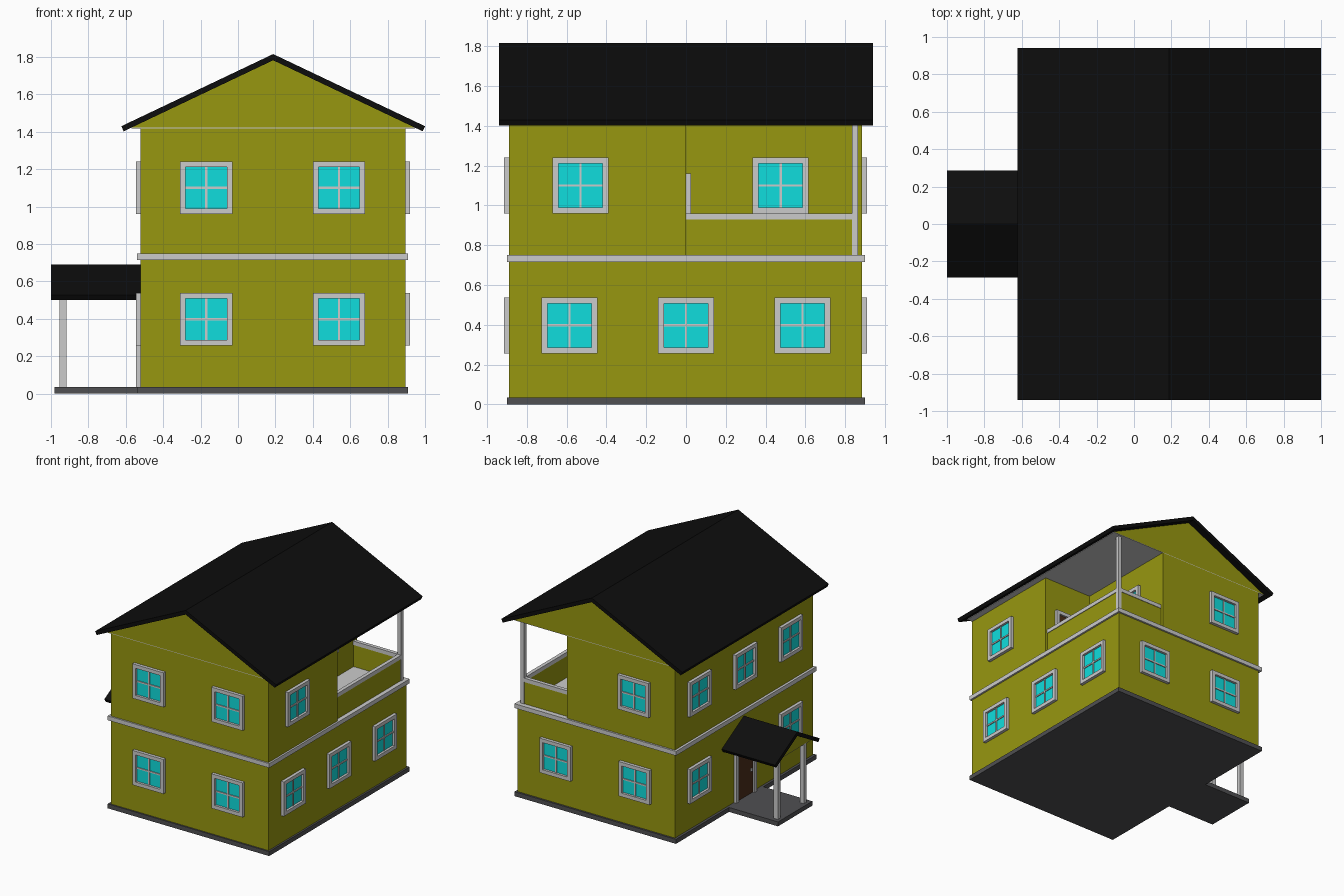
import bpy, bmesh
from math import radians, sqrt
from mathutils import Matrix, Vector

if "Cube" in bpy.data.objects:
    bpy.data.objects.remove(bpy.data.objects["Cube"])


def material(name, r, g, b):
    m = bpy.data.materials.new(name)
    m.diffuse_color = (r, g, b, 1)
    m.use_nodes = True
    m.node_tree.nodes["Principled BSDF"].inputs["Base Color"].default_value = m.diffuse_color
    return m


OLIVE = material("olive_paint", 0.31, 0.31, 0.005)
BLACK = material("black_roofing", 0.004, 0.004, 0.004)
CYAN = material("cyan_glass", 0.005, 0.73, 0.73)
STONE = material("dark_stone", 0.08, 0.08, 0.085)
BROWN = material("brown_wood", 0.07, 0.028, 0.01)


def finish(name, bm, mat=None, matrix=None):
    bmesh.ops.recalc_face_normals(bm, faces=bm.faces)
    me = bpy.data.meshes.new(name)
    bm.to_mesh(me)
    bm.free()
    ob = bpy.data.objects.new(name, me)
    bpy.context.collection.objects.link(ob)
    if mat:
        me.materials.append(mat)
    if matrix:
        ob.matrix_world = matrix
    return ob


def boxes(name, spans, mat=None, matrix=None):
    """One object made of boxes, each given as (x0, x1, y0, y1, z0, z1)."""
    bm = bmesh.new()
    for x0, x1, y0, y1, z0, z1 in spans:
        m = Matrix.Translation(((x0 + x1) / 2, (y0 + y1) / 2, (z0 + z1) / 2))
        m = m @ Matrix.Diagonal((x1 - x0, y1 - y0, z1 - z0, 1))
        bmesh.ops.create_cube(bm, size=1, matrix=m)
    return finish(name, bm, mat, matrix)


def prism(name, pts, a, b, axis, mat=None):
    """Profile extruded from a to b: axis z takes (x,y), y takes (x,z), x takes (y,z)."""
    place = {"z": lambda p: (p[0], p[1], a),
             "y": lambda p: (p[0], a, p[1]),
             "x": lambda p: (a, p[0], p[1])}[axis]
    step = Vector([(b - a) if c == axis else 0 for c in "xyz"])
    bm = bmesh.new()
    face = bm.faces.new([bm.verts.new(place(p)) for p in pts])
    ext = bmesh.ops.extrude_face_region(bm, geom=[face], use_keep_orig=True)
    bmesh.ops.translate(bm, vec=step, verts=[v for v in ext["geom"] if isinstance(v, bmesh.types.BMVert)])
    return finish(name, bm, mat)


def gable_roof(name, mid, half, apex, slope, base, roof, gable, axis):
    """Chevron roof shell over a painted gable block with a grey soffit."""
    k, t = sqrt(1 + slope * slope), 0.03
    under = apex - t * k
    low, inset = apex - half * slope - t / k, t * slope / k
    prism(name + "_shell",
          [(mid - half, apex - half * slope), (mid, apex), (mid + half, apex - half * slope),
           (mid + half - inset, low), (mid, under), (mid - half + inset, low)], *roof, axis, BLACK)
    d = (under - base) / slope
    prism(name + "_gable", [(mid - d, base), (mid + d, base), (mid, under)], *gable, axis, OLIVE)
    lo, hi, z0 = mid - d, mid + d, base - 0.004
    if axis == "y":
        span = (lo, hi, *gable, z0, base)
    else:
        span = (*gable, lo, hi, z0, base)
    boxes(name + "_soffit", [span])


def facing(x, y, z, deg):
    return Matrix.Translation((x, y, z)) @ Matrix.Rotation(radians(deg), 4, "Z")


def window(name, x, y, z, deg):
    """Square four-pane window; deg 0 faces the front."""
    m, o, i, g = facing(x, y, z, deg), 0.14, 0.11, 0.006
    boxes(name + "_frame", [(-o, -i, -0.025, 0, -o, o), (i, o, -0.025, 0, -o, o),
                            (-i, i, -0.025, 0, i, o), (-i, i, -0.025, 0, -o, -i)], None, m)
    boxes(name + "_bars", [(-g, g, -0.013, 0, -i, i), (-i, -g, -0.013, 0, -g, g),
                           (g, i, -0.013, 0, -g, g)], None, m)
    boxes(name + "_glass", [(-i, i, -0.006, 0, -i, i)], CYAN, m)


def door(name, x, y, z, deg):
    m = facing(x, y, z, deg)
    boxes(name + "_frame", [(-0.13, -0.1, -0.025, 0, 0, 0.41), (0.1, 0.13, -0.025, 0, 0, 0.41),
                            (-0.1, 0.1, -0.025, 0, 0.38, 0.41)], None, m)
    boxes(name + "_panel", [(-0.1, 0.1, -0.01, 0, 0, 0.38)], BROWN, m)
    boxes(name + "_handle", [(0.07, 0.085, -0.022, -0.01, 0.18, 0.2)], None, m)


L, R, F, B = -0.52, 0.895, -0.888, 0.885   # wall planes
BX = 0.45                                  # balcony back wall

# Foundation with porch step
prism("foundation", [(-0.54, -0.9), (0.91, -0.9), (0.91, 0.9), (-0.54, 0.9), (-0.54, 0.22),
                     (-0.98, 0.22), (-0.98, -0.22), (-0.54, -0.22)], 0, 0.036, "z", STONE)

# Storeys: full lower block, floor band, upper block with the corner cut out
boxes("lower_walls", [(L, R, F, B, 0.036, 0.715)], OLIVE)
boxes("floor_band", [(-0.54, 0.91, -0.9, 0.9, 0.715, 0.75)])
prism("upper_walls", [(L, F), (R, F), (R, 0), (BX, 0), (BX, B), (L, B)], 0.75, 1.418, "z", OLIVE)

# Roofs
gable_roof("main_roof", 0.188, 0.812, 1.815, 0.475, 1.422, (-0.94, 0.94), (F, B), "y")
gable_roof("porch_roof", 0, 0.285, 0.69, 0.57, 0.52, (-1.0, L), (-0.955, L), "x")

# Porch posts
for s, side in ((1, "back"), (-1, "front")):
    y = s * 0.167
    boxes("porch_post_" + side, [(-0.954, -0.917, y - 0.018, y + 0.018, 0.036, 0.518)])

# Balcony parapet, rail and corner post
boxes("balcony_parapet", [(0.855, 0.875, 0, 0.84, 0.75, 0.93), (BX, 0.855, 0.84, 0.86, 0.75, 0.93)], OLIVE)
boxes("balcony_rail", [(0.85, 0.88, 0, 0.834, 0.928, 0.96), (BX, 0.85, 0.834, 0.864, 0.928, 0.96)])
boxes("balcony_post", [(0.85, 0.88, 0.834, 0.864, 0.75, 1.418)])

# Windows
LOW, HIGH = 0.397, 1.1
for n, x in enumerate((-0.17, 0.54)):
    window(f"front_lower_window_{n}", x, F, LOW, 0)
    window(f"front_upper_window_{n}", x, F, HIGH, 0)
    window(f"back_lower_window_{n}", x, B, LOW, 180)
window("back_upper_window", -0.16, B, HIGH, 180)
for n, y in enumerate((-0.585, 0, 0.585)):
    window(f"right_lower_window_{n}", R, y, LOW, 90)
    window(f"left_upper_window_{n}", L, y, HIGH, -90)
    if y:
        window(f"left_lower_window_{n}", L, y, LOW, -90)
window("right_upper_window", R, -0.53, HIGH, 90)
window("balcony_window", BX, 0.475, HIGH, 90)

# Doors
door("porch_door", L, 0, 0.036, -90)
door("balcony_door", 0.67, 0, 0.75, 180)
